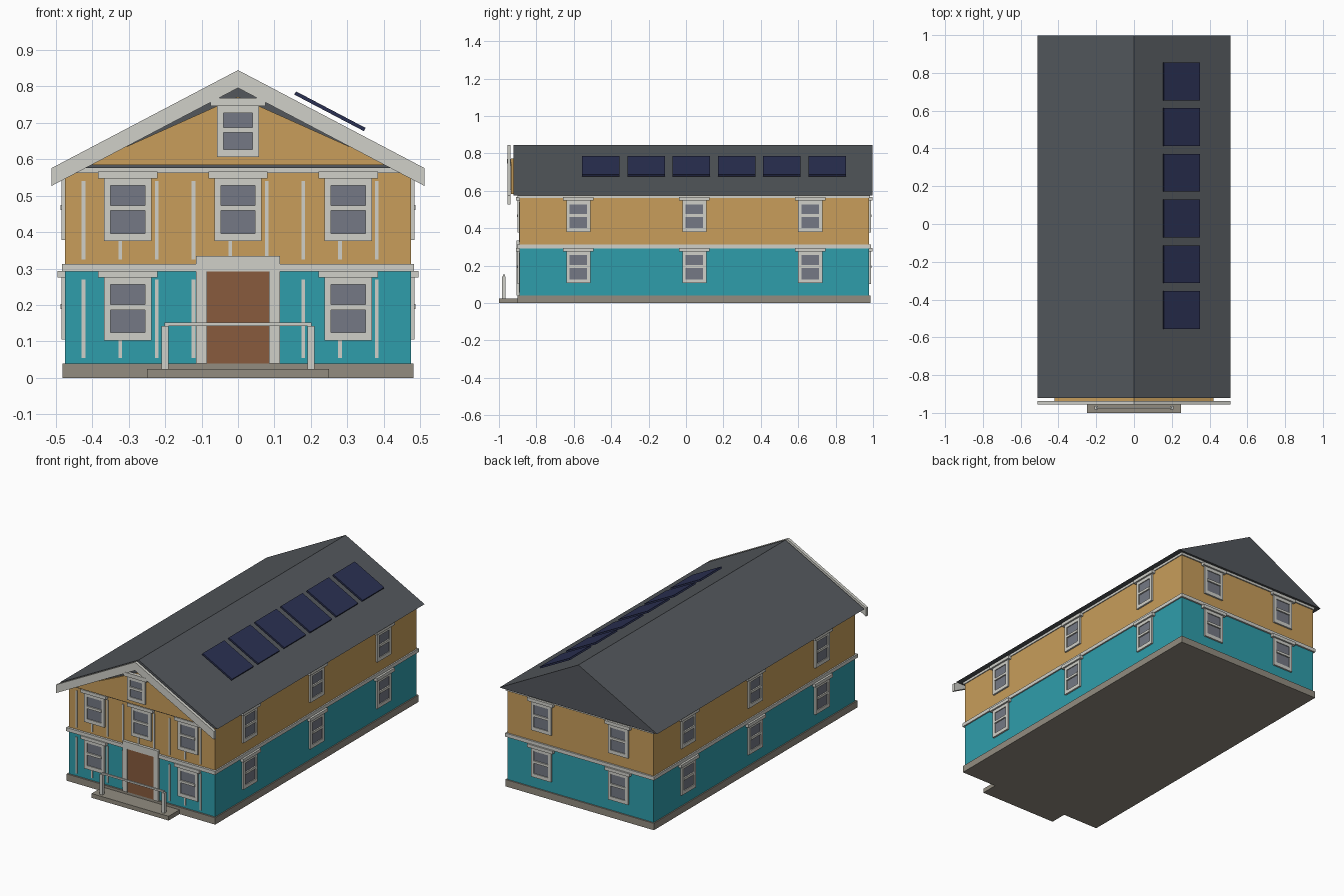
import bpy, bmesh, math
from mathutils import Matrix, Vector

if "Cube" in bpy.data.objects:
    bpy.data.objects.remove(bpy.data.objects["Cube"])


def material(name, hexcol):
    m = bpy.data.materials.new(name)
    rgb = [int(hexcol[i:i + 2], 16) / 255 for i in (0, 2, 4)]
    m.diffuse_color = [c / 12.92 if c < 0.04045 else ((c + 0.055) / 1.055) ** 2.4 for c in rgb] + [1]
    m.use_nodes = True
    m.node_tree.nodes["Principled BSDF"].inputs["Base Color"].default_value = m.diffuse_color
    return m


TEAL = material("teal siding", "2f9dab")
OCHRE = material("ochre siding", "c89e5b")
TRIM = material("pale trim", "d0d0c9")
STONE = material("foundation stone", "928c80")
ROOF = material("slate roof", "53575c")
DOOR = material("brown door", "885b3d")
GLASS = material("window glass", "757985")
SOLAR = material("solar blue", "2a3052")


def finish(name, bm, mat, matrix=Matrix()):
    bmesh.ops.recalc_face_normals(bm, faces=bm.faces)
    me = bpy.data.meshes.new(name)
    bm.to_mesh(me)
    bm.free()
    me.materials.append(mat)
    ob = bpy.data.objects.new(name, me)
    ob.matrix_world = matrix
    bpy.context.collection.objects.link(ob)
    return ob


def boxes(name, mat, spans, matrix=Matrix()):
    """One object from boxes given as (x0, x1, y0, y1, z0, z1)."""
    bm = bmesh.new()
    for x0, x1, y0, y1, z0, z1 in spans:
        m = Matrix.Translation(((x0 + x1) / 2, (y0 + y1) / 2, (z0 + z1) / 2))
        m = m @ Matrix.Diagonal((x1 - x0, y1 - y0, z1 - z0, 1))
        bmesh.ops.create_cube(bm, size=1, matrix=m)
    return finish(name, bm, mat, matrix)


def prism(name, mat, outline, y0, y1):
    """Extrude an (x, z) outline along y."""
    bm = bmesh.new()
    f = bm.faces.new([bm.verts.new((x, y0, z)) for x, z in outline])
    ext = bmesh.ops.extrude_face_region(bm, geom=[f])["geom"]
    moved = [v for v in ext if isinstance(v, bmesh.types.BMVert)]
    bmesh.ops.translate(bm, verts=moved, vec=(0, y1 - y0, 0))
    return finish(name, bm, mat)


def window(name, origin, turn, z0, z1, w=0.13, lintel=0.163, lintel_h=0.019):
    """Sash window facing local -y, with its back on the wall at origin."""
    m = Matrix.Translation(origin) @ Matrix.Rotation(turn, 4, 'Z')
    h, b, mid = w / 2, 0.018, (z0 + z1) / 2 + 0.005
    boxes(name + "_frame", TRIM, [
        (-h, -h + b, -0.010, 0, z0, z1), (h - b, h, -0.010, 0, z0, z1),
        (-h + b, h - b, -0.010, 0, z0, z0 + 0.021),
        (-h + b, h - b, -0.010, 0, z1 - 0.019, z1),
        (-h + b, h - b, -0.013, 0, mid - 0.007, mid + 0.007),
        (-lintel / 2, lintel / 2, -0.02, 0, z1, z1 + lintel_h)], m)
    boxes(name + "_glass", GLASS, [(-h + b, h - b, -0.005, 0, z0 + 0.021, z1 - 0.019)], m)


# Body of the house
XW, YF, YB = 0.475, -0.89, 0.978
boxes("foundation", STONE, [(-0.482, 0.482, -0.9, 0.986, 0, 0.04)])
boxes("lower_walls", TEAL, [(-XW, XW, YF, YB, 0.04, 0.3)])
boxes("upper_walls", OCHRE, [(-XW, XW, YF, YB, 0.3, 0.576)])
boxes("floor_band", TRIM, [(-0.483, 0.483, -0.903, 0.988, 0.292, 0.313)])
boxes("eave_band", TRIM, [(-0.48, 0.48, -0.9, 0.985, 0.562, 0.576)])

# Roof, front gable panel and bargeboard
prism("roof", ROOF, [(-0.512, 0.576), (0.512, 0.576), (0, 0.845)], -0.922, 0.998)
prism("gable_panel", OCHRE, [(-0.42, 0.584), (0.42, 0.584), (0, 0.772)], -0.936, -0.92)
prism("bargeboard", TRIM, [(-0.512, 0.576), (0, 0.845), (0.512, 0.576),
                           (0.512, 0.527), (0, 0.796), (-0.512, 0.527)], -0.955, -0.937)

# Windows on the front, the gable, both sides and the back
ROWS = {"lower": (0.103, 0.275), "upper": (0.376, 0.547)}
for row, (z0, z1) in ROWS.items():
    for i, x in enumerate((-0.303, 0, 0.303)):
        if row == "upper" or x:
            window(f"front_{row}_window_{i}", (x, YF, 0), 0, z0, z1)
    for i, y in enumerate((-0.575, 0.045, 0.665)):
        window(f"right_{row}_window_{i}", (XW, y, 0), math.pi / 2, z0 + 0.003, z1)
        window(f"left_{row}_window_{i}", (-XW, y, 0), -math.pi / 2, z0 + 0.003, z1)
    for i, x in enumerate((-0.25, 0.25)):
        window(f"back_{row}_window_{i}", (x, YB, 0), math.pi, z0, z1)
window("gable_window", (0, -0.936, 0), 0, 0.606, 0.746, 0.116, 0.15, 0.023)

# Slim vertical battens across the front
battens = []
for i in range(9):
    x = -0.424 + i * 0.1006
    for z0, z1 in ((0.055, 0.27), (0.325, 0.541)):
        battens.append((x - 0.005, x + 0.005, YF - 0.004, YF, z0, z1))
boxes("front_battens", TRIM, battens)

# Door and surround
boxes("door", DOOR, [(-0.085, 0.085, -0.901, YF, 0.04, 0.295)])
boxes("door_surround", TRIM, [(-0.115, -0.085, -0.906, YF, 0.04, 0.295),
                              (0.085, 0.115, -0.906, YF, 0.04, 0.295),
                              (-0.115, 0.115, -0.906, YF, 0.295, 0.335)])

# Front step and handrail
boxes("front_step", STONE, [(-0.25, 0.25, -1, -0.89, 0, 0.025)])
boxes("handrail", TRIM, [(-0.21, -0.191, -0.983, -0.964, 0.025, 0.143),
                         (0.191, 0.21, -0.983, -0.964, 0.025, 0.143),
                         (-0.202, 0.202, -0.978, -0.968, 0.142, 0.152)])

# Row of solar panels above the right roof slope
tilt = math.atan2(0.269, 0.512)
for i in range(6):
    y = -0.455 + i * 0.242
    m = Matrix.Translation((0.2525, y, 0.732)) @ Matrix.Rotation(tilt, 4, 'Y')
    boxes(f"solar_panel_{i}", SOLAR, [(-0.108, 0.108, -0.1, 0.1, -0.005, 0.005)], m)
